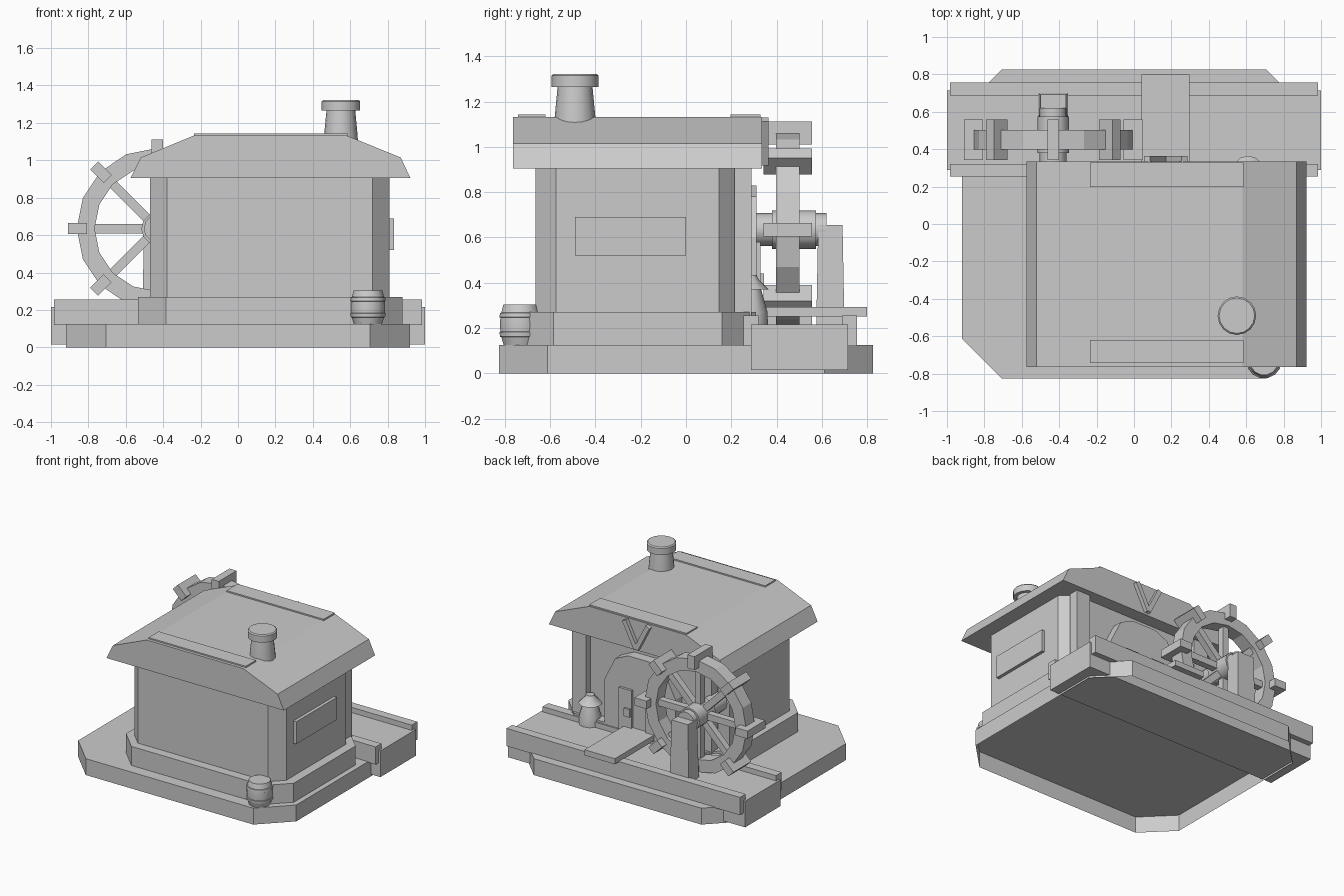
import bpy, bmesh, math
from mathutils import Matrix, Vector

old = bpy.data.objects.get("Cube")
if old:
    bpy.data.objects.remove(old, do_unlink=True)

stone = bpy.data.materials.new("plain grey")
stone.use_nodes = True
stone.diffuse_color = (0.6, 0.6, 0.6, 1)
stone.node_tree.nodes["Principled BSDF"].inputs["Base Color"].default_value = (0.6, 0.6, 0.6, 1)


def finish(name, bm, smooth=False):
    bmesh.ops.recalc_face_normals(bm, faces=bm.faces)
    mesh = bpy.data.meshes.new(name)
    bm.to_mesh(mesh)
    bm.free()
    mesh.materials.append(stone)
    ob = bpy.data.objects.new(name, mesh)
    bpy.context.collection.objects.link(ob)
    if smooth:
        bpy.ops.object.select_all(action="DESELECT")
        ob.select_set(True)
        bpy.context.view_layer.objects.active = ob
        bpy.ops.object.shade_smooth_by_angle(angle=math.radians(31))
    return ob


def prism(name, points, start, end, axis="z", hollow=False):
    """Extrude an outline along z (points are x, y) or y (points are x, z); hollow leaves the start open."""
    bm = bmesh.new()
    place = (lambda a, b, c: (a, b, c)) if axis == "z" else (lambda a, b, c: (a, c, b))
    low = [bm.verts.new(place(a, b, start)) for a, b in points]
    high = [bm.verts.new(place(a, b, end)) for a, b in points]
    if not hollow:
        bm.faces.new(low)
    bm.faces.new(high)
    for i in range(len(points)):
        j = (i + 1) % len(points)
        bm.faces.new((low[i], low[j], high[j], high[i]))
    return finish(name, bm)


def box(name, x, y, z, taper=1.0):
    bm = bmesh.new()
    bmesh.ops.create_cube(bm, size=1)
    for v in bm.verts:
        k = taper if v.co.z > 0 else 1
        v.co = [(r[0] + r[1]) / 2 + c * s * (r[1] - r[0])
                for r, c, s in zip((x, y, z), v.co, (k, k, 1))]
    return finish(name, bm)


def slab(name, x, y, z, cut, hollow=False):
    """Block with its four upright corners cut off."""
    (a, b), (c, d) = x, y
    return prism(name, [(a + cut, c), (b - cut, c), (b, c + cut), (b, d - cut),
                        (b - cut, d), (a + cut, d), (a, d - cut), (a, c + cut)], *z, hollow=hollow)


def lathe(name, profile, origin, sides=16, axis="z", closed=False, smooth=True):
    """Spin (radius, height) rings about z or y."""
    bm = bmesh.new()
    turn = Matrix.Rotation(-math.pi / 2, 3, "X") if axis == "y" else Matrix.Identity(3)
    rings = []
    for r, h in profile:
        ring = []
        for i in range(sides):
            t = math.tau * i / sides
            ring.append(bm.verts.new(turn @ Vector((r * math.cos(t), r * math.sin(t), h)) + Vector(origin)))
        rings.append(ring)
    pairs = list(zip(rings, rings[1:]))
    if closed:
        pairs.append((rings[-1], rings[0]))
    else:
        bm.faces.new(rings[0])
        bm.faces.new(rings[-1])
    for p, q in pairs:
        for i in range(sides):
            j = (i + 1) % sides
            bm.faces.new((p[i], p[j], q[j], q[i]))
    return finish(name, bm, smooth)


def tilted_bar(name, size, offset, origin, angle):
    """Bar centred at an offset along its own x, turned about y at the origin."""
    ob = box(name, *[(o - s / 2, o + s / 2) for s, o in zip(size, (offset, 0, 0))])
    ob.data.transform(Matrix.Translation(origin) @ Matrix.Rotation(angle, 4, "Y"))


# Ground slab (open underneath), plinth and walls
slab("ground_slab", (-0.92, 0.92), (-0.825, 0.825), (0, 0.125), 0.213, hollow=True)
slab("plinth", (-0.535, 0.88), (-0.735, 0.31), (0.125, 0.27), 0.15)
slab("house_walls", (-0.47, 0.81), (-0.665, 0.235), (0.27, 0.91), 0.09)
box("side_panel", (0.8, 0.835), (-0.49, 0), (0.52, 0.69))

# Back posts and arched doorway, mirrored about the door
MID = 0.17
for side, sign in (("left", 1), ("right", -1)):
    c = MID + sign * 0.53
    box(side + "_back_post", (c - 0.06, c + 0.06), (0.215, 0.29), (0.25, 0.91))
    a, b = sorted((MID + sign * 0.06, MID + sign * 0.17))
    box(side + "_door_jamb", (a, b), (0.2, 0.33), (0.24, 0.58))
arch = [(0.3, 0.24), (0.3, 0.6), (0.21, 0.78), (0.1, 0.83)]
prism("door_arch", [(MID + a, z) for a, z in arch] + [(MID - a, z) for a, z in reversed(arch)],
      0.2, 0.312, "y")
box("door_handle", (0.235, 0.285), (0.32, 0.345), (0.38, 0.44))

# Roof with flat top and end caps
prism("roof", [(-0.575, 0.905), (-0.52, 1.015), (-0.235, 1.133), (0.58, 1.133),
               (0.87, 1.015), (0.922, 0.905)], -0.765, 0.335, "y")
box("roof_cap_front", (-0.235, 0.585), (-0.742, -0.62), (1.12, 1.143))
box("roof_cap_back", (-0.235, 0.585), (0.197, 0.33), (1.12, 1.143))
lathe("chimney", [(0.092, 1.05), (0.09, 1.13), (0.077, 1.265), (0.103, 1.265),
                  (0.103, 1.315), (0.095, 1.323)], (0.55, -0.49, 0))

# Gable chevron
for side, angle in (("left", -1.1), ("right", 1.1 - math.pi)):
    tilted_bar(side + "_chevron_bar", (0.22, 0.045, 0.035), 0.11, (MID, 0.342, 0.925), angle)

# Water channel, its walls and the crossing plank
box("water_channel", (-1, 1), (0.288, 0.715), (0.015, 0.215))
for name, y in (("inner", 0.287), ("outer", 0.722)):
    box(name + "_channel_wall", (-0.985, 0.985), (y - 0.034, y + 0.034), (0.12, 0.255))
box("plank_bridge", (0.04, 0.297), (0.295, 0.8), (0.25, 0.293))

# Water wheel
WX, WY, WZ = -0.432, 0.45, 0.635
hub_at = (WX, WY, WZ)
lathe("wheel_rim", [(0.43, -0.052), (0.43, 0.052), (0.335, 0.052), (0.335, -0.052)],
      hub_at, 16, "y", True, False)
lathe("wheel_hub", [(0.085, -0.07), (0.085, 0.125)], hub_at, 12, "y")
lathe("wheel_axle", [(0.072, -0.23), (0.072, 0.17)], hub_at, 12, "y")
for i in range(8):
    turn = i * math.pi / 4
    tilted_bar(f"spoke_{i + 1}", (0.32, 0.05, 0.05), 0.2, hub_at, turn)
    tilted_bar(f"paddle_{i + 1}", (0.102, 0.215, 0.06), 0.426, hub_at, turn)
box("axle_support", (WX - 0.08, WX + 0.08), (0.575, 0.7), (0.2, 0.655), 0.86)

# Barrel with two hoops
lathe("barrel", [(0.075, 0.125), (0.086, 0.16), (0.092, 0.162), (0.094, 0.182), (0.09, 0.184),
                 (0.092, 0.215), (0.09, 0.246), (0.094, 0.248), (0.092, 0.266), (0.086, 0.268),
                 (0.076, 0.305)], (0.695, -0.732, 0), 14)

# Capped jar beside the channel
lathe("capped_jar", [(0.08, 0.21), (0.078, 0.27), (0.05, 0.37), (0.083, 0.37),
                     (0.035, 0.42), (0.03, 0.435)], (0.61, 0.282, 0), 12)
